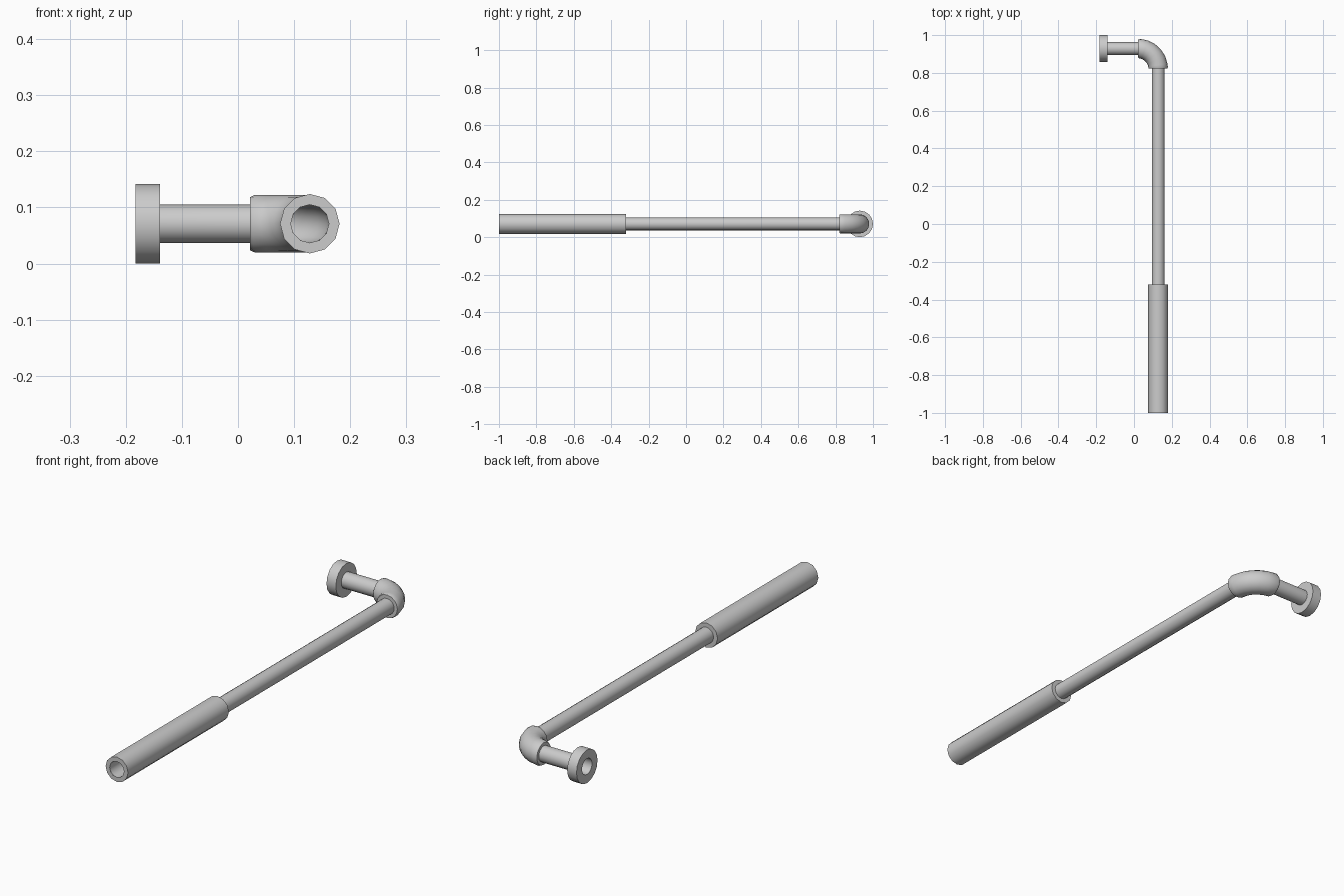
import bpy, bmesh, math
from mathutils import Vector

if "Cube" in bpy.data.objects:
    bpy.data.objects.remove(bpy.data.objects["Cube"])

Z = 0.071                      # height of the pipe axis
X, Y = 0.128, 0.929            # axis of the long run and of the short run
R = 0.107                      # bend radius
PIPE = 0.034


def bend(angle):
    """Point and direction on the quarter bend (0 = short run side, 90 = long run side)."""
    a = math.radians(angle)
    return ((X - R + R * math.sin(a), Y - R + R * math.cos(a)), (math.cos(a), -math.sin(a)))


def sweep(name, rings, sides, closed=False, turn=0.0):
    """Skin rings of (point, direction, radius); closed joins last ring to first."""
    bm = bmesh.new()
    loops = []
    for (px, py), (dx, dy), r in rings:
        side = Vector((-dy, dx, 0))
        loop = []
        for i in range(sides):
            a = 2 * math.pi * (i + turn) / sides
            loop.append(bm.verts.new(Vector((px, py, Z)) + side * r * math.cos(a)
                                     + Vector((0, 0, r * math.sin(a)))))
        loops.append(loop)
    pairs = list(zip(loops, loops[1:]))
    if closed:
        pairs.append((loops[-1], loops[0]))
    for a, b in pairs:
        for i in range(sides):
            j = (i + 1) % sides
            bm.faces.new((a[i], a[j], b[j], b[i]))
    bmesh.ops.recalc_face_normals(bm, faces=bm.faces)
    mesh = bpy.data.meshes.new(name)
    bm.to_mesh(mesh)
    bm.free()
    ob = bpy.data.objects.new(name, mesh)
    bpy.context.collection.objects.link(ob)
    bpy.ops.object.select_all(action='DESELECT')
    ob.select_set(True)
    bpy.context.view_layer.objects.active = ob
    bpy.ops.object.shade_smooth_by_angle(angle=math.radians(35))
    return ob


def collar(name, start, end, direction, radius, sides):
    """Outer sleeve with ring-shaped ends that meet the pipe."""
    return sweep(name, [(start, direction, PIPE), (start, direction, radius),
                        (end, direction, radius), (end, direction, PIPE)], sides)


# Open pipe: short run, bend, long run
steps = [(*bend(a), PIPE) for a in range(0, 91, 15)]
sweep("pipe", [((-0.183, Y), (1, 0), PIPE)] + steps + [((X, -1.0), (0, -1), PIPE)], 16)

# Elbow fitting with softened rims
elbow = [(*bend(0), PIPE), (*bend(0), 0.047)]
elbow += [(*bend(a), 0.0515) for a in (5, 20, 35, 50, 65, 80, 87)]
elbow += [(*bend(90), 0.049), (*bend(90), PIPE)]
sweep("elbow", elbow, 16)

# Wall flange and hand grip
collar("flange", (-0.183, Y), (-0.139, Y), (1, 0), 0.071, 16)
collar("grip", (X, -0.32), (X, -1.0), (0, -1), 0.053, 12)
